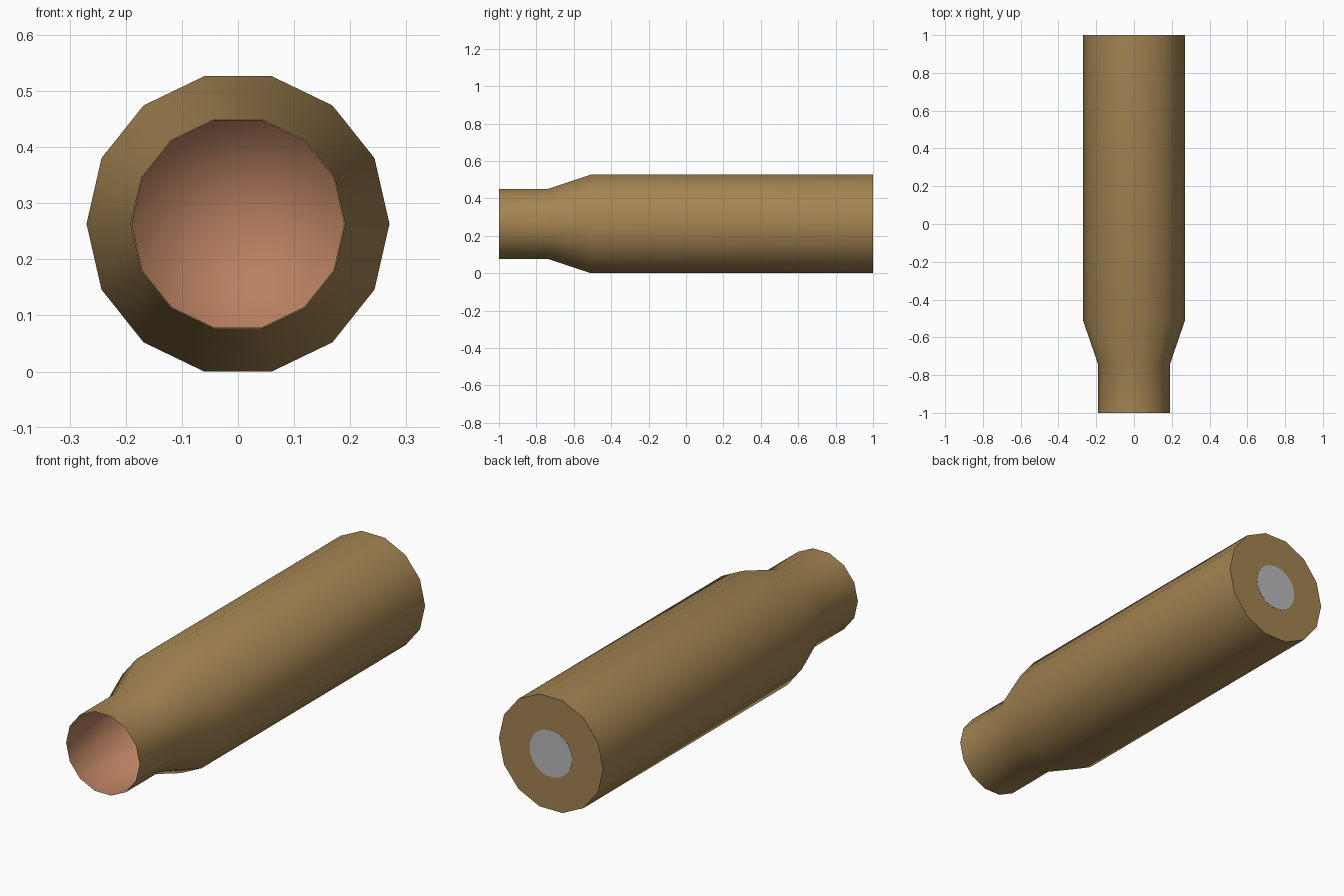
import bpy, bmesh, math

if "Cube" in bpy.data.objects:
    bpy.data.objects.remove(bpy.data.objects["Cube"])

SIDES = 14
R_BODY, R_NECK = 0.27, 0.191
ZC = R_BODY * math.cos(math.pi / SIDES)   # flat side rests on z = 0


def material(name, rgb):
    m = bpy.data.materials.new(name)
    m.diffuse_color = (*rgb, 1)
    m.use_nodes = True
    m.node_tree.nodes["Principled BSDF"].inputs["Base Color"].default_value = m.diffuse_color
    return m


def ring(bm, r, y, n):
    return [bm.verts.new((r * math.cos(2 * math.pi * i / n), y,
                          ZC + r * math.sin(2 * math.pi * i / n))) for i in range(n)]


def lathe(name, profile, mat, n=SIDES, cap=None):
    """Sweep (y, radius) points round the y axis; profile order sets the facing."""
    bm = bmesh.new()
    rings = [ring(bm, r, y, n) for y, r in profile]
    for a, b in zip(rings, rings[1:]):
        for i in range(n):
            j = (i + 1) % n
            f = bm.faces.new((a[i], b[i], b[j], a[j]))
            f.smooth = True
    if cap == "flat":
        bm.faces.new(rings[-1][::-1])
    elif cap == "fan":
        c = bm.verts.new((0, profile[-1][0], ZC))
        last = rings[-1]
        for i in range(n):
            f = bm.faces.new((last[i], c, last[(i + 1) % n]))
            f.smooth = True
    bm.normal_update()
    # keep the rim of a flat cap crisp
    for e in bm.edges:
        if len(e.link_faces) == 2 and not all(f.smooth for f in e.link_faces):
            e.smooth = False
    me = bpy.data.meshes.new(name)
    bm.to_mesh(me)
    bm.free()
    me.materials.append(mat)
    ob = bpy.data.objects.new(name, me)
    bpy.context.collection.objects.link(ob)
    return ob


brass = material("brass", (0.371, 0.231, 0.084))
copper = material("copper", (0.479, 0.216, 0.119))
steel = material("grey_metal", (0.485, 0.485, 0.485))

# Outer shell: neck, sloped shoulder, long body and flat base
lathe("casing", [(-1, R_NECK), (-0.74, R_NECK), (-0.51, R_BODY), (1, R_BODY)],
      brass, cap="flat")

# Hollow mouth: inner wall and floor, softly shaded, facing inwards
lining = lathe("mouth_lining", [(-1, R_NECK - 0.001), (-0.5, R_NECK - 0.001)],
               copper, cap="fan")
lining.data.flip_normals()

# Round primer plate on the base
lathe("primer", [(0.999, 0.11), (1.001, 0.11)], steel, n=32, cap="flat")
